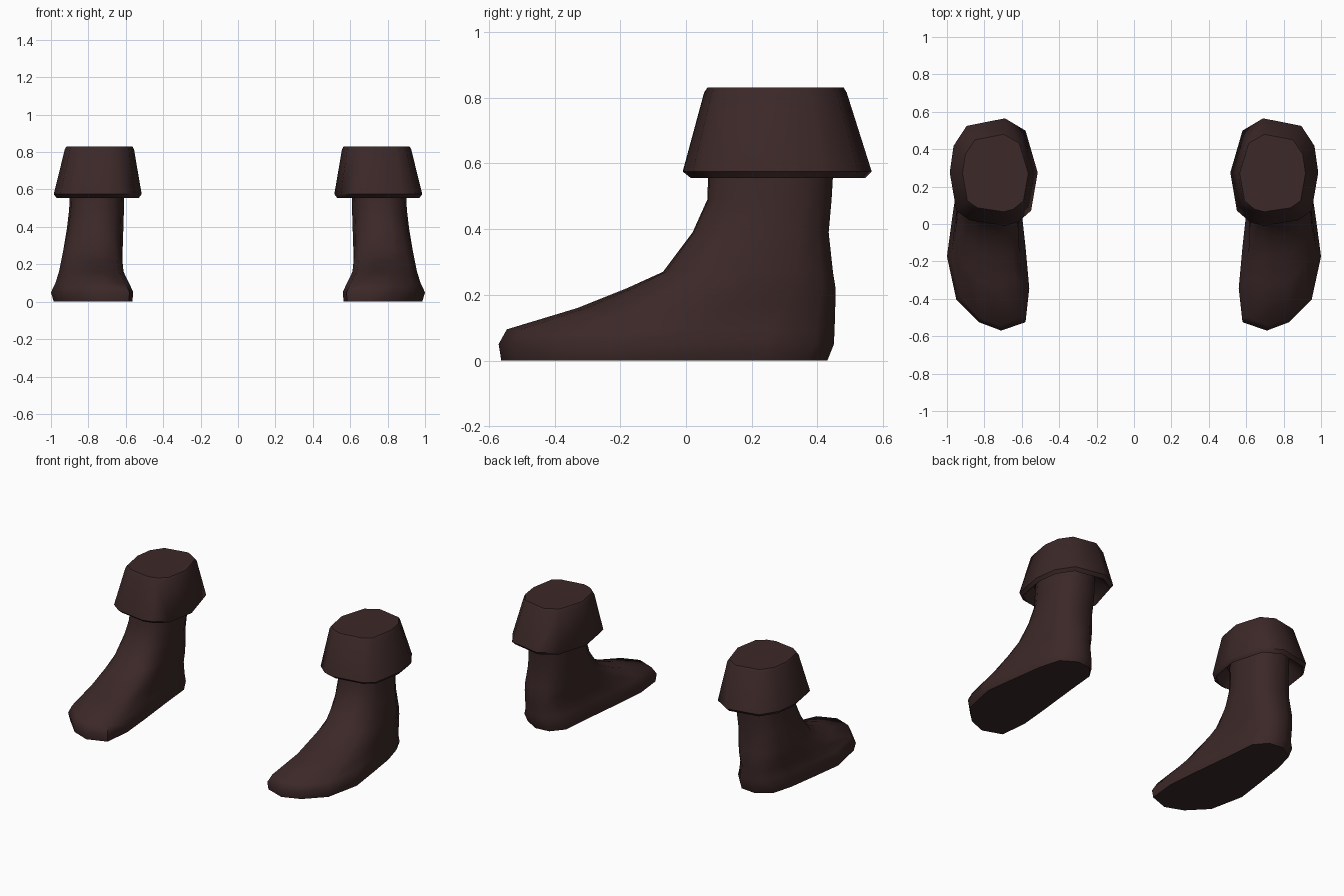
import bpy, bmesh, math

cube = bpy.data.objects.get("Cube")
if cube:
    bpy.data.objects.remove(cube)

# Dark brown leather
leather = bpy.data.materials.new("dark brown leather")
colour = (0.045, 0.021, 0.021, 1)
leather.diffuse_color = colour
leather.use_nodes = True
bsdf = leather.node_tree.nodes["Principled BSDF"]
bsdf.inputs["Base Color"].default_value = colour
bsdf.inputs["Roughness"].default_value = 0.8


def fit(points, x0, x1, y0, y1):
    """Stretch an outline to fill the given box."""
    xs, ys = [p[0] for p in points], [p[1] for p in points]
    ax, bx, ay, by = min(xs), max(xs), min(ys), max(ys)
    return [(x0 + (x - ax) / (bx - ax) * (x1 - x0),
             y0 + (y - ay) / (by - ay) * (y1 - y0)) for x, y in points]


def oval(count):
    """Slightly squared oval, anticlockwise from the front."""
    result = []
    for i in range(count):
        a = math.radians(-100 + 360 * i / count)
        c, s = math.cos(a), math.sin(a)
        result.append((math.copysign(abs(c) ** 0.8, c), math.copysign(abs(s) ** 0.8, s)))
    return fit(result, 0, 1, 0, 1)


def loft(name, rings, side):
    """Skin a stack of rings, closed at both ends."""
    bm = bmesh.new()
    loops = [[bm.verts.new((side * x, y, z)) for x, y in pts] for z, pts in rings]
    for low, high in zip(loops, loops[1:]):
        for i in range(len(low)):
            j = (i + 1) % len(low)
            bm.faces.new((low[i], low[j], high[j], high[i]))
    bm.faces.new(loops[0])
    bm.faces.new(loops[-1])
    bmesh.ops.recalc_face_normals(bm, faces=bm.faces)
    mesh = bpy.data.meshes.new(name)
    bm.to_mesh(mesh)
    bm.free()
    mesh.materials.append(leather)
    obj = bpy.data.objects.new(name, mesh)
    bpy.context.collection.objects.link(obj)
    bpy.ops.object.select_all(action="DESELECT")
    obj.select_set(True)
    bpy.context.view_layer.objects.active = obj
    bpy.ops.object.shade_smooth_by_angle(angle=math.radians(50))


# Footprint with a curved inner edge, and the oval ankle it blends into
footprint = fit([(.71, -.565), (.83, -.52), (.95, -.40), (1.0, -.17), (.97, .05),
                 (.94, .25), (.90, .39), (.80, .45), (.70, .44), (.63, .36),
                 (.61, .15), (.58, -.12), (.56, -.34), (.58, -.52)], 0, 1, 0, 1)
ankle = oval(len(footprint))

# Boot levels: height, inner x, outer x, front y, back y, blend to ankle
levels = [(0, .565, .985, -.562, .43, 0), (.05, .56, 1.0, -.57, .45, 0),
          (.095, .58, .978, -.545, .452, .05), (.16, .612, .957, -.33, .454, .25),
          (.22, .618, .945, -.18, .455, .45), (.27, .617, .935, -.07, .447, .7),
          (.39, .613, .915, .02, .434, 1), (.49, .61, .903, .065, .443, 1),
          (.65, .61, .895, .07, .452, 1)]
boot = []
for z, x0, x1, y0, y1, t in levels:
    mixed = [(a + (c - a) * t, b + (d - b) * t)
             for (a, b), (c, d) in zip(footprint, ankle)]
    boot.append((z, fit(mixed, x0, x1, y0, y1)))

# Folded cuff: flared skirt with a rolled lip and a hollow underside
cuff_shape = [(.69, 0), (.88, .03), (.95, .08), (.985, .28), (.965, .42), (.895, .525),
              (.69, .565), (.58, .50), (.515, .28), (.55, .08), (.62, .02)]
cuff_levels = [(.64, .60, .91, .06, .46), (.575, .55, .95, .035, .525),
               (.555, .53, .97, .015, .545), (.575, .515, .985, -.01, .565),
               (.815, .556, .926, .055, .489), (.83, .565, .917, .065, .48)]
cuff = [(z, fit(cuff_shape, *box)) for z, *box in cuff_levels]

for label, side in (("left", 1), ("right", -1)):
    loft(label + "_boot", boot, side)
    loft(label + "_cuff", cuff, side)
